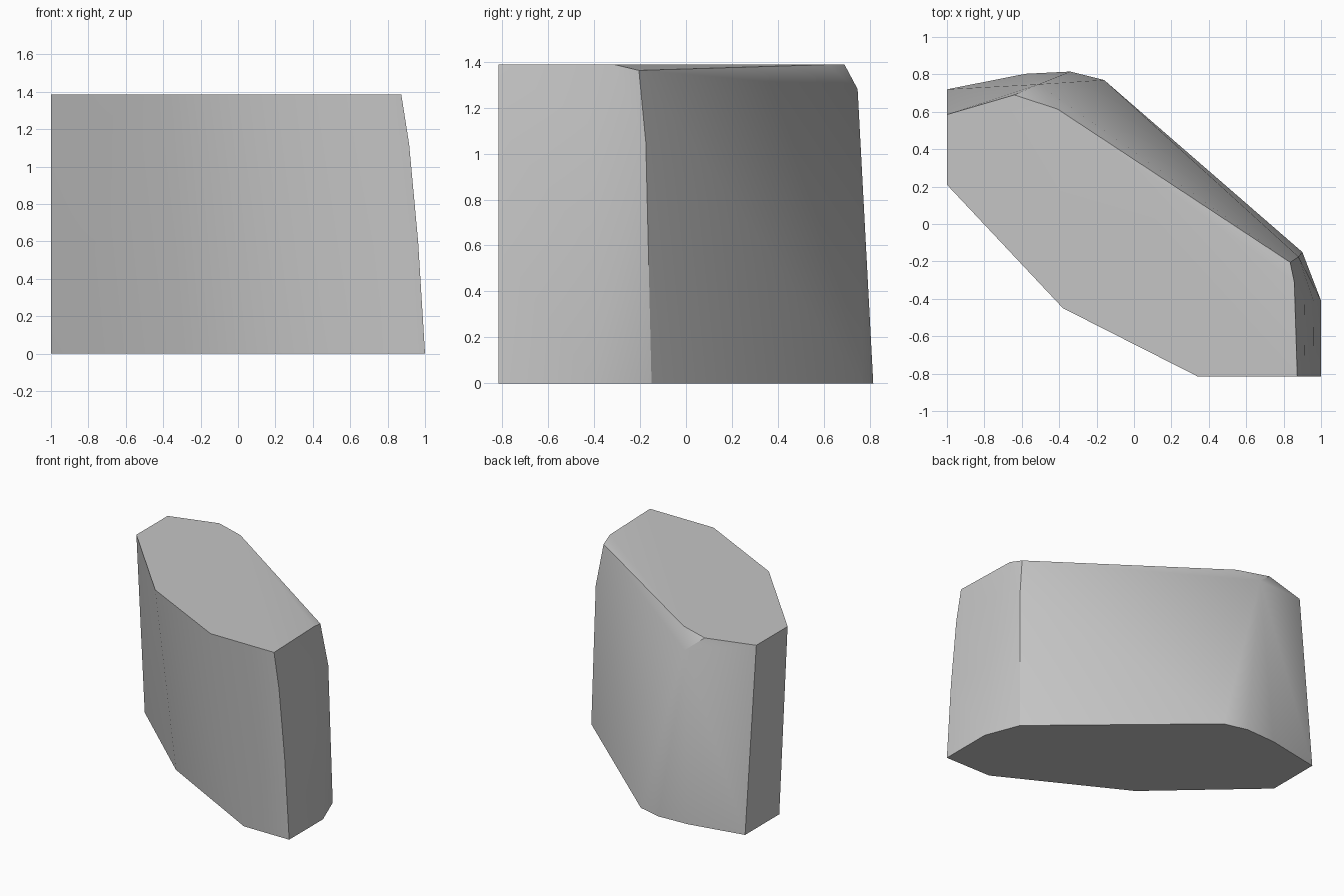
import bpy, bmesh, math

cube = bpy.data.objects.get("Cube")
if cube:
    bpy.data.objects.remove(cube, do_unlink=True)

TOP = 1.387
FRONT = -0.815

# Stone material
stone = bpy.data.materials.new("stone grey")
stone.use_nodes = True
grey = (0.56, 0.56, 0.56, 1)
stone.diffuse_color = grey
stone.node_tree.nodes["Principled BSDF"].inputs["Base Color"].default_value = grey

# Front walls, undercut towards the foot
points = [(-1, 0.31, 0), (-0.29, -0.33, 0), (0.62, FRONT, 0)]
points += [(-1, 0.21, TOP), (-0.38, -0.45, TOP), (0.34, FRONT, TOP)]
# Bowed end wall
points += [(1, FRONT, 0), (0.963, FRONT, 0.6), (0.915, FRONT, 1.12), (0.873, FRONT, TOP)]
points += [(1, -0.41, 0), (0.96, -0.41, 0.6), (0.91, -0.41, 1.12), (0.857, -0.31, TOP)]
# Leaning back corner
points += [(0.9, -0.15, 0), (0.88, -0.175, 1.05), (0.835, -0.205, 1.362)]
# Rounded back foot
points += [(-0.16, 0.77, 0), (-0.34, 0.815, 0), (-0.58, 0.803, 0), (-1, 0.72, 0)]
# Chipped upper back corner
points += [(-0.51, 0.747, 1.28), (-0.41, 0.615, TOP), (-0.64, 0.69, TOP), (-1, 0.585, TOP)]

# Solid block wrapped around the corner points
bm = bmesh.new()
for p in points:
    bm.verts.new(p)
bmesh.ops.convex_hull(bm, input=bm.verts[:])
bmesh.ops.dissolve_limit(bm, angle_limit=math.radians(0.5), verts=bm.verts[:], edges=bm.edges[:])
bmesh.ops.recalc_face_normals(bm, faces=bm.faces[:])

# Crisp leaning back corner
for e in bm.edges:
    if all(v.co.x > 0.8 and -0.21 < v.co.y < -0.14 for v in e.verts):
        e.smooth = False

mesh = bpy.data.meshes.new("rock_block")
bm.to_mesh(mesh)
bm.free()
mesh.materials.append(stone)

rock = bpy.data.objects.new("rock_block", mesh)
bpy.context.collection.objects.link(rock)
bpy.context.view_layer.objects.active = rock
rock.select_set(True)
bpy.ops.object.shade_smooth_by_angle(angle=math.radians(30), keep_sharp_edges=True)
